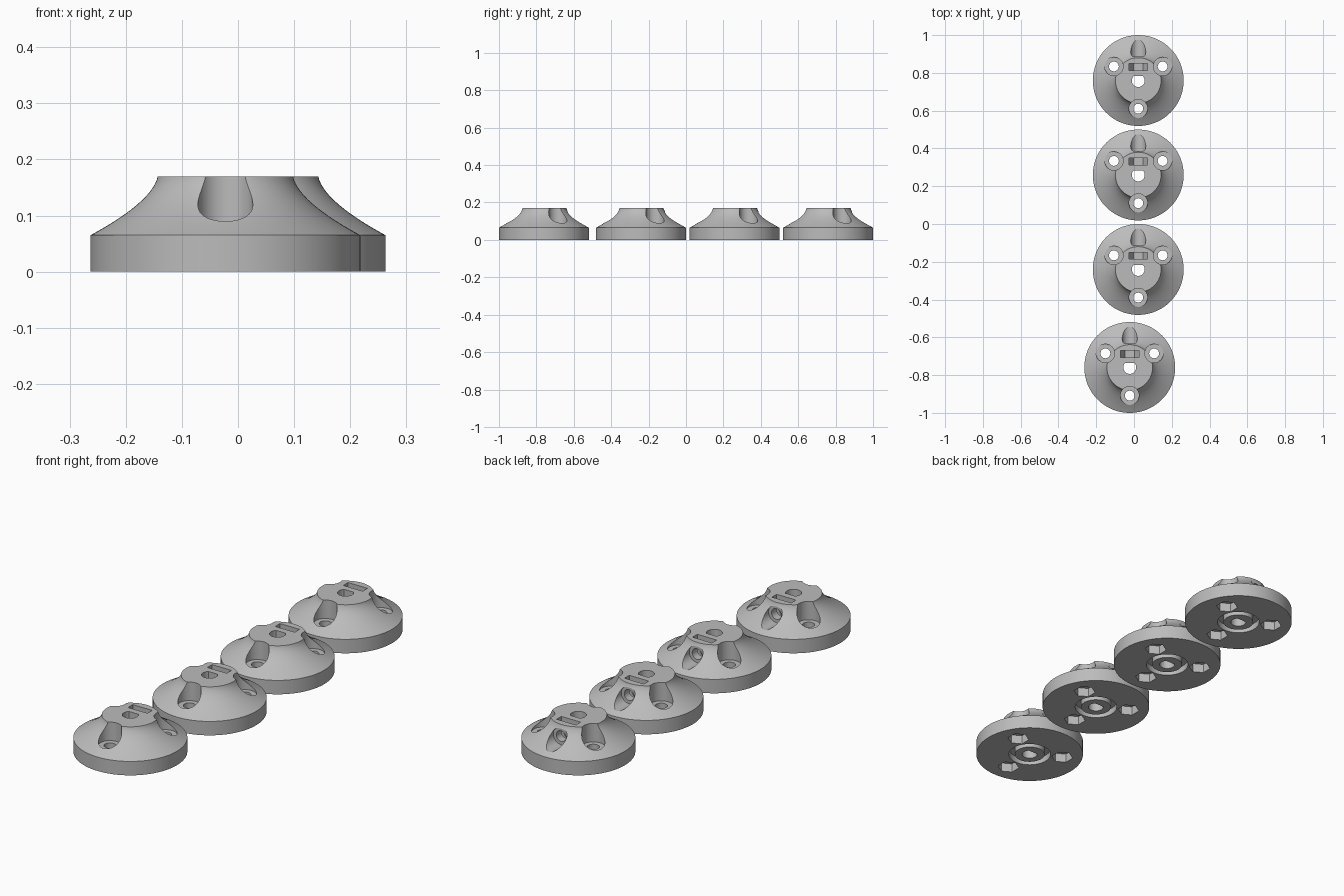
import bpy, bmesh, math
from mathutils import Matrix, Vector

if "Cube" in bpy.data.objects:
    bpy.data.objects.remove(bpy.data.objects["Cube"])

grey = bpy.data.materials.new("light_grey")
grey.diffuse_color = (0.5, 0.5, 0.5, 1)
grey.use_nodes = True
grey.node_tree.nodes["Principled BSDF"].inputs["Base Color"].default_value = grey.diffuse_color


def new_object(name, bm):
    bmesh.ops.recalc_face_normals(bm, faces=bm.faces)
    mesh = bpy.data.meshes.new(name)
    bm.to_mesh(mesh)
    bm.free()
    mesh.materials.append(grey)
    ob = bpy.data.objects.new(name, mesh)
    bpy.context.collection.objects.link(ob)
    return ob


def lathe(name, profile, steps=96, closed=False):
    """Revolve (radius, z) points about z; open profiles get end caps."""
    bm = bmesh.new()
    rings = [[bm.verts.new((r * math.cos(math.tau * i / steps),
                            r * math.sin(math.tau * i / steps), z))
              for i in range(steps)] for r, z in profile]
    pairs = list(zip(rings, rings[1:]))
    if closed:
        pairs.append((rings[-1], rings[0]))
    else:
        bm.faces.new(rings[0])
        bm.faces.new(rings[-1])
    for a, b in pairs:
        for i in range(steps):
            j = (i + 1) % steps
            bm.faces.new((a[i], a[j], b[j], b[i]))
    return new_object(name, bm)


def prism(name, points, start, end, matrix=Matrix()):
    """Extrude a 2D outline from start to end along local z."""
    bm = bmesh.new()
    low = [bm.verts.new(matrix @ Vector((x, y, start))) for x, y in points]
    high = [bm.verts.new(matrix @ Vector((x, y, end))) for x, y in points]
    bm.faces.new(low)
    bm.faces.new(high)
    for i in range(len(points)):
        j = (i + 1) % len(points)
        bm.faces.new((low[i], low[j], high[j], high[i]))
    return new_object(name, bm)


def circle(r, n=40, x=0, y=0, turn=0):
    return [(x + r * math.cos(turn + math.tau * i / n),
             y + r * math.sin(turn + math.tau * i / n)) for i in range(n)]


# Flared hub body: straight rim, concave slope, flat top
p0, p1, p2 = Vector((0.2405, 0.065)), Vector((0.13, 0.125)), Vector((0.1205, 0.17))
slope = [p0 * (1 - t) ** 2 + p1 * 2 * t * (1 - t) + p2 * t * t
         for t in [i / 14 for i in range(15)]]
hub = lathe("hub_1", [(0.2405, 0)] + [tuple(p) for p in slope])

cutters = []

# Three bolt positions: screw-head well, through hole, hexagonal nut pocket
for k in range(3):
    a = math.radians(-90 + 120 * k)
    x, y = 0.149 * math.cos(a), 0.149 * math.sin(a)
    cutters += [
        prism("bolt_well", circle(0.049, 48, x, y), 0.084, 0.3),
        prism("bolt_hole", circle(0.026, 32, x, y), -0.1, 0.2),
        prism("nut_pocket", circle(0.048, 6, x, y, a), -0.1, 0.042),
    ]

# D-shaped shaft hole with its flat towards the set screw
cutters.append(prism("shaft_hole", [(x, min(y, 0.024)) for x, y in circle(0.034, 40)
                                    if y < 0.0245] , -0.1, 0.3))

# Ring groove underneath, around the shaft
cutters.append(lathe("ring_groove", [(0.067, -0.05), (0.094, -0.05),
                                     (0.094, 0.03), (0.067, 0.03)], 64, True))

# Set screw: counterbore, hole and captive nut slot, along +y
along_y = Matrix(((1, 0, 0, 0), (0, 0, 1, 0), (0, 1, 0, 0), (0, 0, 0, 1)))
screw_z = 0.119
cutters += [
    prism("set_screw_well", circle(0.040, 40, 0, screw_z), 0.127, 0.4, along_y),
    prism("set_screw_hole", circle(0.025, 32, 0, screw_z), 0.005, 0.2, along_y),
    prism("set_nut_slot", [(-0.05, 0.3), (-0.05, screw_z), (-0.025, 0.076),
                           (0.025, 0.076), (0.05, screw_z), (0.05, 0.3)],
          0.054, 0.089, along_y),
]

# Apply all cuts and remove the cutters
for c in cutters:
    mod = hub.modifiers.new(c.name, 'BOOLEAN')
    mod.operation = 'DIFFERENCE'
    mod.solver = 'EXACT'
    mod.object = c
bpy.context.view_layer.update()
cut_mesh = bpy.data.meshes.new_from_object(
    hub.evaluated_get(bpy.context.evaluated_depsgraph_get()))
hub.modifiers.clear()
hub.data = cut_mesh
for c in cutters:
    bpy.data.objects.remove(c)

bpy.context.view_layer.objects.active = hub
hub.select_set(True)
bpy.ops.object.shade_smooth_by_angle(angle=math.radians(25))

# Row of four hubs, the front one shifted sideways
hub.location = (-0.0225, -0.7595, 0)
for i, y in enumerate((-0.2405, 0.2595, 0.7595)):
    other = hub.copy()
    other.name = f"hub_{i + 2}"
    other.location = (0.0225, y, 0)
    bpy.context.collection.objects.link(other)
